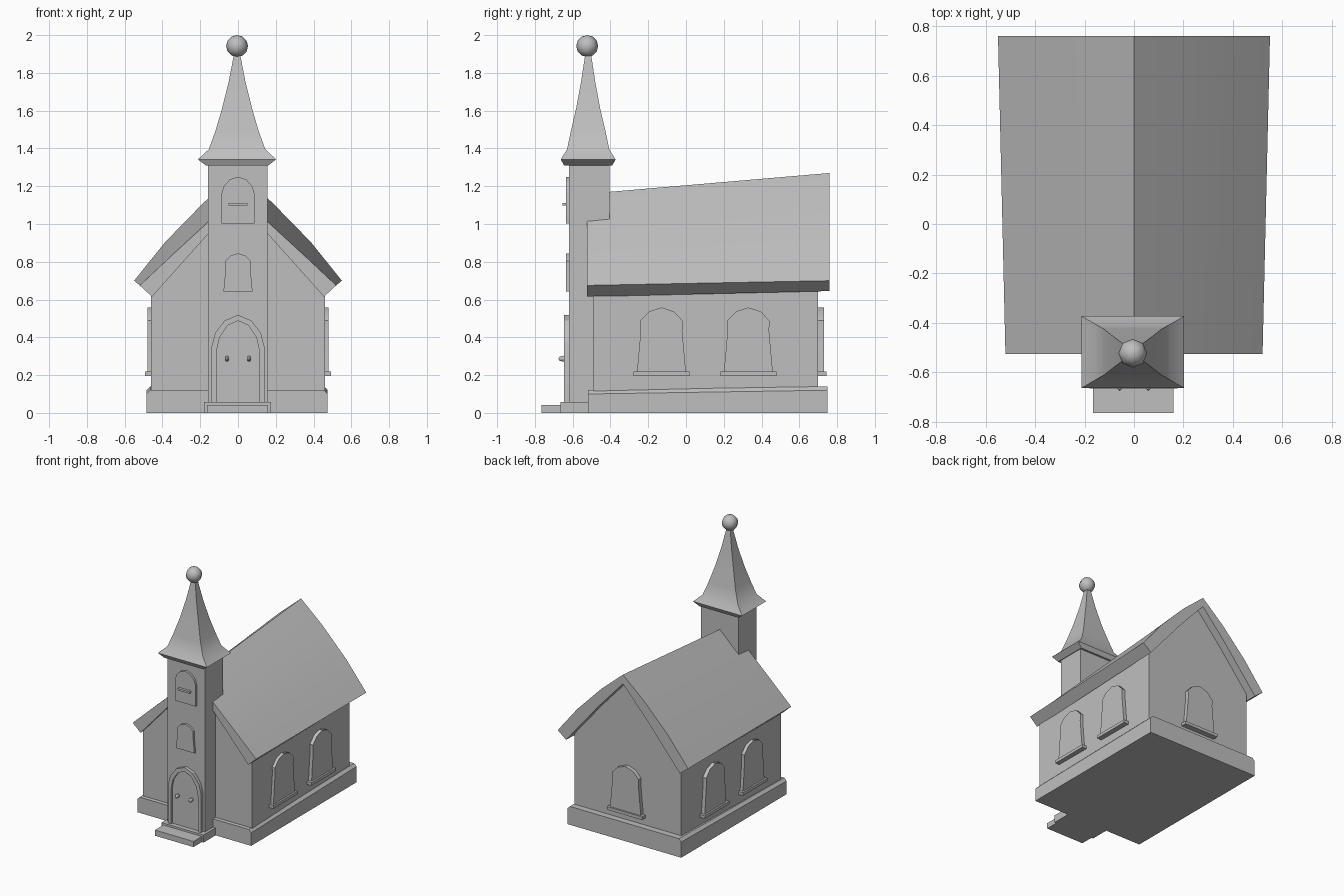
import bpy, bmesh, math
from mathutils import Vector

if "Cube" in bpy.data.objects:
    bpy.data.objects.remove(bpy.data.objects["Cube"])

grey = bpy.data.materials.new("plain grey")
grey.diffuse_color = (0.52, 0.52, 0.52, 1)
grey.use_nodes = True
grey.node_tree.nodes["Principled BSDF"].inputs["Base Color"].default_value = grey.diffuse_color


def finish(name, bm, angle=30):
    bmesh.ops.recalc_face_normals(bm, faces=bm.faces[:])
    me = bpy.data.meshes.new(name)
    bm.to_mesh(me)
    bm.free()
    me.materials.append(grey)
    ob = bpy.data.objects.new(name, me)
    bpy.context.collection.objects.link(ob)
    bpy.ops.object.select_all(action='DESELECT')
    ob.select_set(True)
    bpy.context.view_layer.objects.active = ob
    bpy.ops.object.shade_smooth_by_angle(angle=math.radians(angle))
    return ob


def loft(name, rings, angle=30):
    """Skin equal-length rings of points and cap both ends."""
    bm = bmesh.new()
    vs = [[bm.verts.new(p) for p in r] for r in rings]
    n = len(vs[0])
    for a, b in zip(vs, vs[1:]):
        for i in range(n):
            j = (i + 1) % n
            bm.faces.new((a[i], a[j], b[j], b[i]))
    bm.faces.new(vs[0])
    bm.faces.new(vs[-1])
    return finish(name, bm, angle)


def rect(x0, x1, y0, y1, z):
    return [(x0, y0, z), (x1, y0, z), (x1, y1, z), (x0, y1, z)]


def box(name, x0, x1, y0, y1, z0, z1):
    return loft(name, [rect(x0, x1, y0, y1, z0), rect(x0, x1, y0, y1, z1)])


def mirrored(half):
    """Close a right-hand profile (first point on the axis) with its left half."""
    return half + [(-x, z) for x, z in reversed(half) if x > 0]


def arch(w, z0, z1, flare=0.0):
    h = z1 - z0
    return mirrored([(0, z1), (w * 0.5, z1 - h * 0.06), (w * 0.86, z1 - h * 0.2),
                     (w - flare, z1 - h * 0.36), (w, z0)])


def plate(name, prof, origin, along, out, d0, d1):
    """Extrude a (u, z) profile along a wall's outward direction."""
    o, a, n = Vector(origin), Vector(along), Vector(out)
    ring = lambda d: [o + a * u + n * d + Vector((0, 0, z)) for u, z in prof]
    return loft(name, [ring(d0), ring(d1)])


# Nave body, rising a little towards the back
front = [(0.46, 0), (0.46, 0.65), (0, 1.12), (-0.46, 0.65), (-0.46, 0)]
back = [(0.45, 0), (0.45, 0.71), (0, 1.23), (-0.45, 0.71), (-0.45, 0)]
loft("nave_walls", [[(x, -0.49, z) for x, z in front], [(x, 0.70, z) for x, z in back]])

# Plinth, slightly higher at the back
loft("plinth", [[(-0.485, y, 0), (0.475, y, 0), (0.475, y, z - 0.02), (0.455, y, z),
                 (-0.465, y, z), (-0.485, y, z - 0.02)]
                for y, z in ((-0.52, 0.12), (0.75, 0.14))])

# Roof shell: open V section, wider and higher at the back
top_f = [(0, 1.16), (0.17, 1.0), (0.36, 0.825), (0.52, 0.675)]
top_b = [(0, 1.27), (0.18, 1.115), (0.385, 0.905), (0.55, 0.70)]
low_f = [(0.455, 0.615), (0.16, 0.945), (0, 1.10)]
low_b = [(0.48, 0.645), (0.20, 0.98), (0, 1.20)]
for side, name in ((1, "roof_right"), (-1, "roof_left")):
    loft(name, [[(side * x, -0.525, z) for x, z in top_f + low_f],
                [(side * x, 0.76, z) for x, z in top_b + low_b]])

# Side and back windows with sills
win = arch(0.13, 0.21, 0.558, 0.02)
sill = [(-0.148, 0.195), (0.148, 0.195), (0.148, 0.218), (-0.148, 0.218)]
walls = [((s * 0.44, y, 0), (0, 1, 0), (s, 0, 0), 0.045)
         for s in (1, -1) for y in (-0.13, 0.33)]
walls.append(((0, 0.68, 0), (1, 0, 0), (0, 1, 0), 0.055))
for i, (o, a, n, d) in enumerate(walls):
    plate(f"window_{i}", win, o, a, n, 0, d - 0.005)
    plate(f"window_sill_{i}", sill, o, a, n, 0, d + 0.008)

# Tower
box("tower", -0.16, 0.155, -0.62, -0.405, 0, 1.33)
F = ((0, -0.61, 0), (1, 0, 0), (0, -1, 0))
plate("tower_window_upper", arch(0.087, 1.003, 1.25), *F, 0, 0.026)
plate("tower_window_lower", arch(0.077, 0.643, 0.845, 0.012), *F, 0, 0.026)
box("tower_window_bar", -0.05, 0.05, -0.655, -0.62, 1.098, 1.112)

# Door: raised surround, leaf and two knobs
outer, inner = arch(0.14, 0.05, 0.518), arch(0.113, 0.05, 0.488)
fr = lambda p, y: [(x, y, z) for x, z in p]
bm = bmesh.new()
rings = [[bm.verts.new(c) for c in fr(p, y)]
         for p, y in ((outer, -0.61), (outer, -0.645), (inner, -0.645), (inner, -0.61))]
for k in range(4):
    a, b = rings[k], rings[(k + 1) % 4]
    for i in range(len(a)):
        j = (i + 1) % len(a)
        bm.faces.new((a[i], a[j], b[j], b[i]))
finish("door_surround", bm)
plate("door", inner, *F, 0, 0.02)
for x in (-0.058, 0.058):
    bm = bmesh.new()
    bmesh.ops.create_uvsphere(bm, u_segments=6, v_segments=4, radius=0.013)
    bmesh.ops.scale(bm, vec=(1, 2, 1.2), verts=bm.verts)
    bmesh.ops.translate(bm, vec=(x, -0.65, 0.287), verts=bm.verts)
    finish("door_knob", bm, 60)

# Steps
box("upper_step", -0.18, 0.175, -0.665, -0.52, 0, 0.058)
box("lower_step", -0.165, 0.16, -0.765, -0.65, 0, 0.043)

# Spire: flared skirt tapering concavely to a point
spire = [(0.165, 0.128, 1.31), (0.207, 0.145, 1.342), (0.150, 0.112, 1.395),
         (0.115, 0.092, 1.49), (0.080, 0.064, 1.61), (0.045, 0.038, 1.75),
         (0.012, 0.012, 1.92)]
loft("spire", [rect(-0.005 - a, -0.005 + a, -0.518 - b, -0.518 + b, z)
               for a, b, z in spire])

# Ball finial
bm = bmesh.new()
bmesh.ops.create_uvsphere(bm, u_segments=8, v_segments=6, radius=0.058)
bmesh.ops.translate(bm, vec=(-0.005, -0.523, 1.942), verts=bm.verts)
finish("finial_ball", bm, 50)
